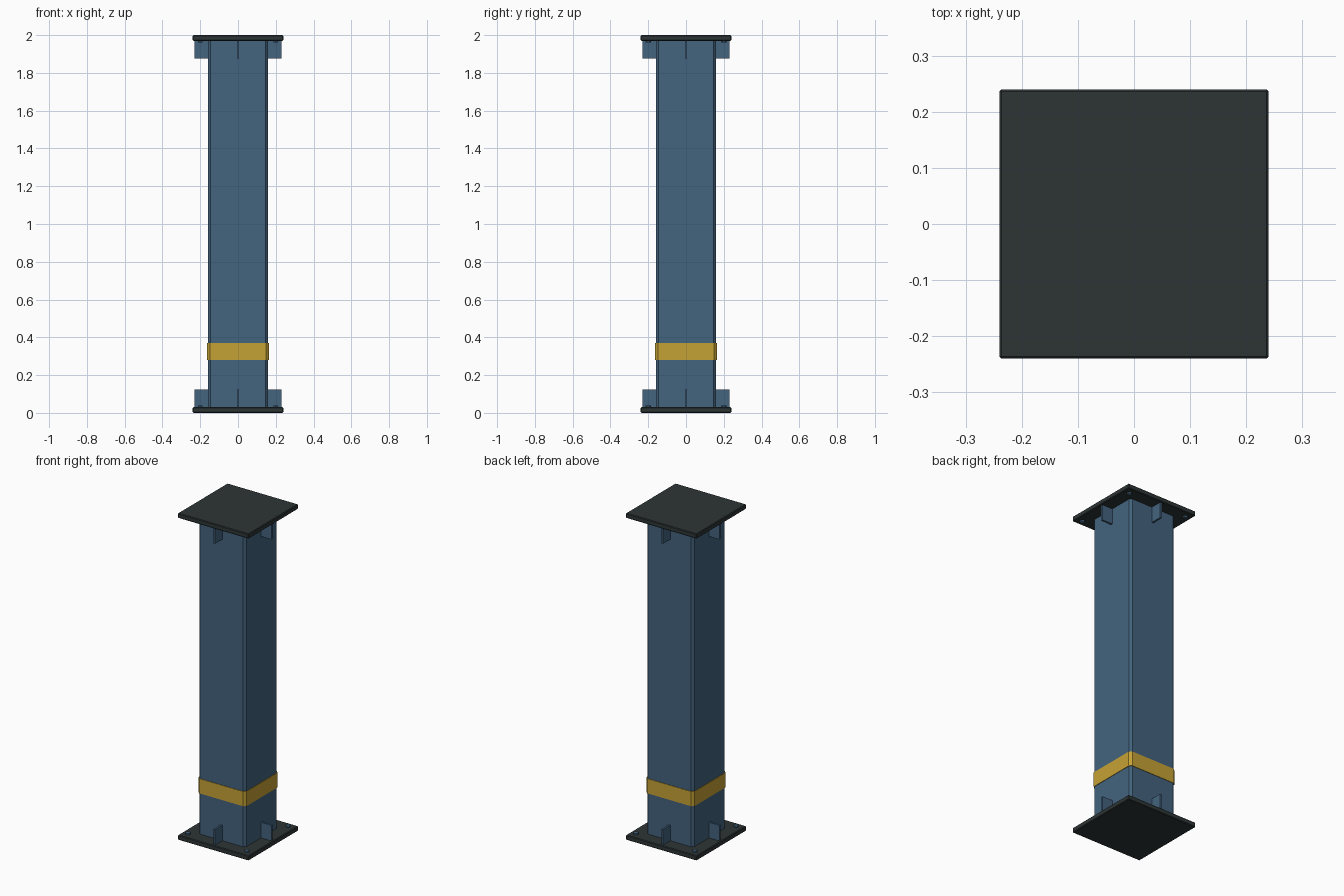
import bpy, bmesh, math
from mathutils import Matrix

if "Cube" in bpy.data.objects:
    bpy.data.objects.remove(bpy.data.objects["Cube"])


def material(name, rgb):
    m = bpy.data.materials.new(name)
    m.diffuse_color = (*rgb, 1)
    m.use_nodes = True
    m.node_tree.nodes["Principled BSDF"].inputs["Base Color"].default_value = m.diffuse_color
    return m


BLUE = material("blue paint", (0.056, 0.125, 0.21))
DARK = material("dark steel", (0.027, 0.036, 0.036))
YELLOW = material("yellow band", (0.56, 0.36, 0.035))


def finish(name, bm, mat):
    me = bpy.data.meshes.new(name)
    bmesh.ops.recalc_face_normals(bm, faces=bm.faces)
    bm.to_mesh(me)
    bm.free()
    me.materials.append(mat)
    ob = bpy.data.objects.new(name, me)
    bpy.context.collection.objects.link(ob)
    return ob


def box(name, size, centre, mat, bevel=0, vertical_only=False):
    bm = bmesh.new()
    bmesh.ops.create_cube(bm, size=1)
    bmesh.ops.scale(bm, vec=size, verts=bm.verts)
    if bevel:
        edges = [e for e in bm.edges if not vertical_only
                 or abs(e.verts[0].co.z - e.verts[1].co.z) > 1e-4]
        bmesh.ops.bevel(bm, geom=edges, offset=bevel, segments=1,
                        affect='EDGES', profile=0.5)
    bmesh.ops.translate(bm, vec=centre, verts=bm.verts)
    return finish(name, bm, mat)


# square shaft with chamfered corners, and painted band
box("shaft", (0.32, 0.32, 1.95), (0, 0, 1), BLUE, 0.014, True)
box("warning_band", (0.326, 0.326, 0.09), (0, 0, 0.325), YELLOW, 0.014, True)

for label, side in (("base", -1), ("top", 1)):
    # end plate
    box(label + "_plate", (0.48, 0.48, 0.03), (0, 0, 1 + side * 0.985), DARK, 0.004)
    # stiffener on the middle of each shaft face
    for i in range(4):
        g = box(f"{label}_stiffener_{i}", (0.08, 0.012, 0.1),
                (0.19, 0, 1 + side * 0.925), BLUE)
        g.data.transform(Matrix.Rotation(i * math.pi / 2, 4, 'Z'))
    # bolt heads at the plate corners
    for i in range(4):
        sx, sy = (1, -1)[i % 2], (1, -1)[i // 2]
        bm = bmesh.new()
        bmesh.ops.create_cone(bm, cap_ends=True, segments=6, radius1=0.014,
                              radius2=0.014, depth=0.014,
                              matrix=Matrix.Translation((sx * 0.2, sy * 0.2, 1 + side * 0.967)))
        finish(f"{label}_bolt_{i}", bm, BLUE)
